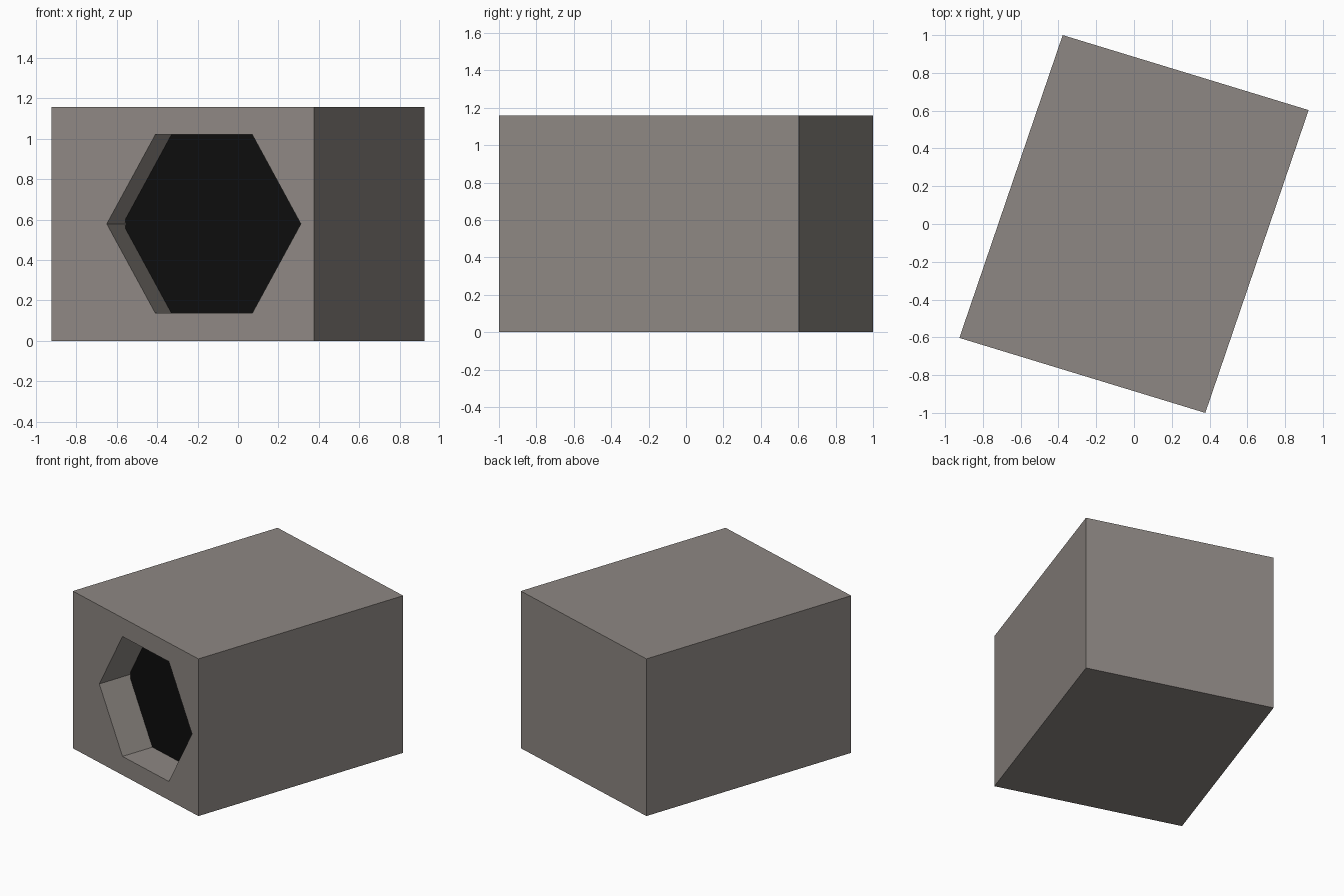
import bpy, bmesh, math
from mathutils import Vector

if "Cube" in bpy.data.objects:
    bpy.data.objects.remove(bpy.data.objects["Cube"])

# Slightly skewed box: front edge direction, side edge direction, height
U = Vector((1.302, -0.397, 0))
V = Vector((0.547, 1.603, 0))
H = 1.158
ORIGIN = -(U + V) / 2


def point(u, v, z):
    return ORIGIN + U * u + V * v + Vector((0, 0, z))


def material(name, rgb):
    m = bpy.data.materials.new(name)
    m.diffuse_color = (*rgb, 1)
    m.use_nodes = True
    m.node_tree.nodes["Principled BSDF"].inputs["Base Color"].default_value = m.diffuse_color
    return m


def make_object(name, bm, mat):
    bmesh.ops.recalc_face_normals(bm, faces=bm.faces[:])
    mesh = bpy.data.meshes.new(name)
    bm.to_mesh(mesh)
    bm.free()
    mesh.materials.append(mat)
    ob = bpy.data.objects.new(name, mesh)
    bpy.context.collection.objects.link(ob)
    return ob


grey = material("warm_grey", (0.27, 0.245, 0.227))
black = material("black", (0.004, 0.004, 0.004))

# House body with a hexagonal entrance pocket in the front wall
bm = bmesh.new()
rect = [(0, 0), (1, 0), (1, H), (0, H)]
front = [bm.verts.new(point(u, 0, z)) for u, z in rect]
back = [bm.verts.new(point(u, 1, z)) for u, z in rect]
hexagon = [(0.58 + 0.369 * math.cos(i * math.pi / 3),
            H / 2 + 0.51 * math.sin(i * math.pi / 3)) for i in range(6)]
rim = [bm.verts.new(point(u, 0, z)) for u, z in hexagon]
inner = [bm.verts.new(point(u, 0.16, z)) for u, z in hexagon]
bl, br, tr, tl = front
r = rim
for f in ([bl, br, r[5], r[4]], [br, tr, r[1], r[0], r[5]],
          [tr, tl, r[2], r[1]], [tl, bl, r[4], r[3], r[2]]):
    bm.faces.new(f)
for i in range(4):
    j = (i + 1) % 4
    bm.faces.new([front[j], front[i], back[i], back[j]])
bm.faces.new(back[::-1])
for i in range(6):
    j = (i + 1) % 6
    bm.faces.new([rim[i], rim[j], inner[j], inner[i]])
bm.faces.new(inner)
make_object("house_body", bm, grey)

# Dark panel closing the entrance
bm = bmesh.new()
bm.faces.new([bm.verts.new(point(u, 0.146, z)) for u, z in
              ((0.22, 0.1), (0.97, 0.1), (0.97, H - 0.1), (0.22, H - 0.1))])
ob = make_object("dark_opening", bm, black)
if ob.data.polygons[0].normal.y > 0:
    ob.data.flip_normals()
